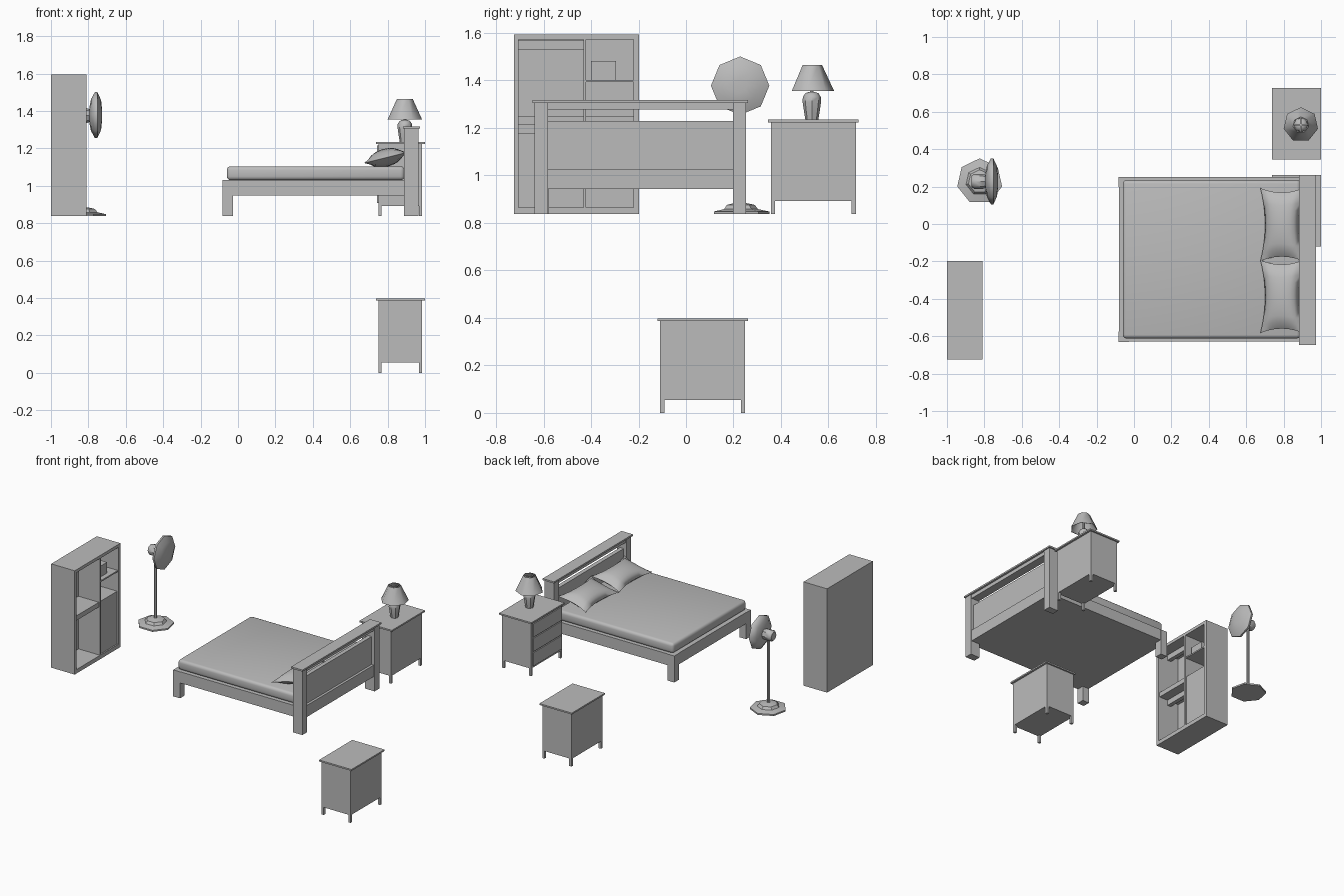
import bpy, bmesh, math
from mathutils import Matrix, Vector

old = bpy.data.objects.get("Cube")
if old:
    bpy.data.objects.remove(old, do_unlink=True)

grey = bpy.data.materials.new("plain_grey")
grey.use_nodes = True
COLOUR = (0.5, 0.5, 0.5, 1)
grey.diffuse_color = COLOUR
grey.node_tree.nodes["Principled BSDF"].inputs["Base Color"].default_value = COLOUR
FLOOR = 0.837


def finish(name, bm, smooth=None):
    bmesh.ops.recalc_face_normals(bm, faces=bm.faces)
    mesh = bpy.data.meshes.new(name)
    bm.to_mesh(mesh)
    bm.free()
    mesh.materials.append(grey)
    obj = bpy.data.objects.new(name, mesh)
    bpy.context.collection.objects.link(obj)
    if smooth:
        bpy.ops.object.select_all(action="DESELECT")
        obj.select_set(True)
        bpy.context.view_layer.objects.active = obj
        bpy.ops.object.shade_smooth_by_angle(angle=math.radians(smooth))
    return obj


def box(name, x, y, z):
    """Box from (min, max) pairs."""
    bm = bmesh.new()
    bmesh.ops.create_cube(bm, size=1)
    for v in bm.verts:
        v.co = [lo + (c + 0.5) * (hi - lo) for c, (lo, hi) in zip(v.co, (x, y, z))]
    return finish(name, bm)


def lathe(name, centre, profile, sides, turn=0, along_x=False, caps=True, smooth=40):
    """Spin a (radius, height) profile about z, or about x."""
    bm = bmesh.new()
    rings = []
    for r, h in profile:
        ring = []
        for i in range(sides):
            a = turn + math.tau * i / sides
            p = (h, r * math.cos(a), r * math.sin(a)) if along_x else (r * math.cos(a), r * math.sin(a), h)
            ring.append(bm.verts.new(Vector(p) + Vector(centre)))
        rings.append(ring)
    for a, b in zip(rings, rings[1:]):
        for i in range(sides):
            j = (i + 1) % sides
            bm.faces.new((a[i], a[j], b[j], b[i]))
    if caps:
        bm.faces.new(rings[0])
        bm.faces.new(rings[-1])
    return finish(name, bm, smooth)


# Wardrobe, open towards +x
WX = (-1, -0.81)
TOP = 1.594
box("wardrobe_back", (-1, -0.985), (-0.725, -0.198), (FLOOR, TOP))
for name, y in (("right", (-0.725, -0.705)), ("divider", (-0.432, -0.421)), ("left", (-0.221, -0.198))):
    box("wardrobe_" + name, WX, y, (FLOOR, TOP))
for name, z in (("bottom", (FLOOR, 0.866)), ("top", (1.572, TOP))):
    box("wardrobe_" + name, WX, (-0.725, -0.198), z)
box("wardrobe_wide_shelf", (-1, -0.82), (-0.705, -0.432), (1.215, 1.25))
for name, z in (("upper", 1.53), ("lower", 1.175)):
    box("wardrobe_hanging_bar_" + name, (-0.92, -0.89), (-0.705, -0.432), (z, z + 0.04))
box("wardrobe_small_shelf", (-1, -0.815), (-0.421, -0.221), (1.393, 1.403))
box("wardrobe_door", (-1, -0.82), (-0.421, -0.221), (0.866, 1.25))
box("storage_box", (-0.95, -0.85), (-0.4, -0.295), (1.403, 1.482))

# Standing fan
FAN = (-0.825, 0.228, 0)
lathe("fan_base", FAN, [(0.123, FLOOR), (0.123, 0.848), (0.075, 0.858), (0.062, 0.876), (0.02, 0.885)],
      7, math.pi / 2, smooth=20)
lathe("fan_post", FAN, [(0.011, 0.87), (0.011, 1.36)], 8)
lathe("fan_motor", (0, 0.228, 1.375), [(0.03, -0.868), (0.04, -0.855), (0.04, -0.81), (0.03, -0.78)], 8, along_x=True)
lathe("fan_head", (0, 0.228, 1.378),
      [(0.04, -0.795), (0.085, -0.786), (0.123, -0.765), (0.123, -0.752), (0.08, -0.732), (0.03, -0.727)],
      8, along_x=True, smooth=60)

# Bed frame and mattress
BED_Y = (-0.628, 0.25)
box("bed_frame", (-0.08, 0.9), BED_Y, (0.948, 1.03))
for side, y in (("right", (-0.63, -0.576)), ("left", (0.198, 0.252))):
    box("foot_leg_" + side, (-0.082, -0.027), y, (FLOOR, 1.03))
for side, y in (("right", (-0.637, -0.582)), ("left", (0.197, 0.252))):
    box("headboard_post_" + side, (0.888, 0.965), y, (FLOOR, 1.305))
HY = (-0.582, 0.197)
box("headboard_cap", (0.882, 0.973), (-0.647, 0.262), (1.305, 1.317))
box("headboard_top_rail", (0.895, 0.958), HY, (1.278, 1.305))
box("headboard_panel", (0.91, 0.94), HY, (1.025, 1.23))
box("headboard_lower_rail", (0.89, 0.958), HY, (0.943, 1.027))
mattress = box("mattress", (-0.06, 0.89), (-0.612, 0.235), (1.03, 1.104))
bevel = mattress.modifiers.new("soft_edges", "BEVEL")
bevel.width = 0.02
bevel.segments = 3
for p in mattress.data.polygons:
    p.use_smooth = True


# Pillows, pinched in along each edge
def pillow(name, y):
    bm = bmesh.new()
    n = 10
    tilt = Matrix.Translation((0.79, y, 1.15)) @ Matrix.Rotation(math.radians(-14), 4, "Y")
    for sign in (1, -1):
        made = bmesh.ops.create_grid(bm, x_segments=n, y_segments=n, size=1)["verts"]
        for v in made:
            u, w = v.co.x, v.co.y
            puff = max(0, (1 - u * u) * (1 - w * w)) ** 0.5
            v.co = tilt @ Vector((0.118 * u * (1 - 0.22 * (1 - w * w)),
                                  0.195 * w * (1 - 0.12 * (1 - u * u)), sign * 0.048 * puff))
    bmesh.ops.remove_doubles(bm, verts=bm.verts, dist=0.0005)
    finish(name, bm, 70)


pillow("pillow_left", -0.003)
pillow("pillow_right", -0.388)


# Bedside cabinets
def cabinet(name, y, z, drawers):
    x0, x1, y0, y1 = 0.75, 0.985, y - 0.179, y + 0.179
    box(name + "_top", (0.739, 1), (y - 0.191, y + 0.191), (z + 0.387, z + 0.398))
    box(name + "_body", (x0, x1), (y0, y1), (z + 0.055, z + 0.387))
    for i, lx in enumerate((x0, x1 - 0.018)):
        for j, ly in enumerate((y0, y1 - 0.018)):
            box(f"{name}_leg_{i}{j}", (lx, lx + 0.018), (ly, ly + 0.018), (z, z + 0.06))
    for k in range(drawers):
        low = z + 0.07 + k * 0.105
        box(f"{name}_drawer_{k}", (x0 - 0.008, x0 + 0.01), (y0 + 0.015, y1 - 0.015), (low, low + 0.097))


cabinet("front_cabinet", 0.07, 0, 0)
cabinet("back_cabinet", 0.536, FLOOR, 3)

# Table lamp with an open shade held by a cross
LX, LY = 0.892, 0.53
LAMP = (LX, LY, 0)
lathe("lamp_vase", LAMP, [(0.027, 1.234), (0.033, 1.27), (0.039, 1.31), (0.038, 1.33), (0.028, 1.346), (0.012, 1.352)], 8)
lathe("lamp_stem", LAMP, [(0.008, 1.34), (0.008, 1.45)], 6)
lathe("lamp_shade", LAMP, [(0.094, 1.355), (0.043, 1.465), (0.04, 1.465), (0.091, 1.355), (0.094, 1.355)],
      7, math.pi / 2, caps=False, smooth=60)
box("shade_spoke_x", (LX - 0.042, LX + 0.042), (LY - 0.004, LY + 0.004), (1.445, 1.452))
box("shade_spoke_y", (LX - 0.004, LX + 0.004), (LY - 0.042, LY + 0.042), (1.445, 1.452))
